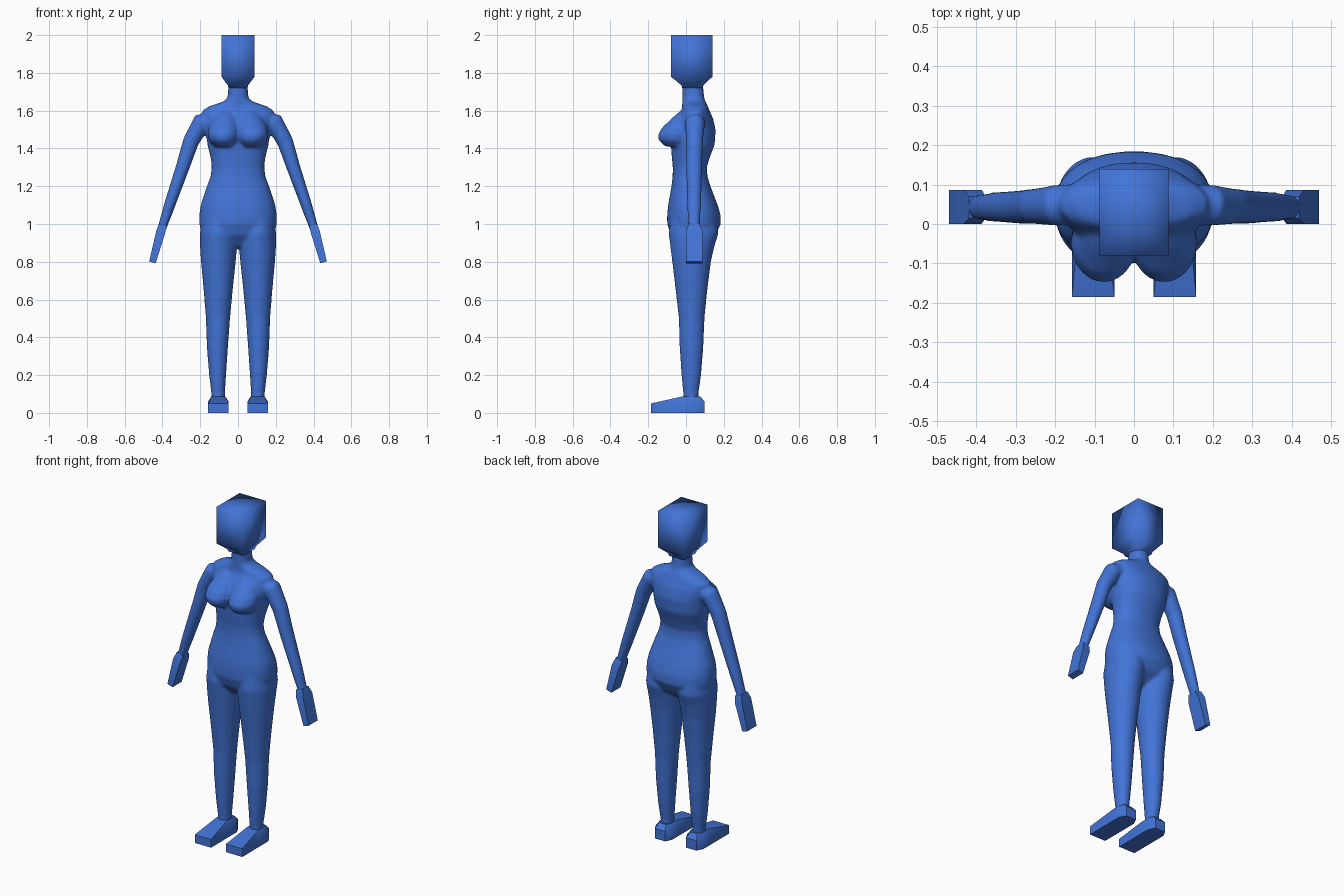
import bpy, bmesh, math

cube = bpy.data.objects.get("Cube")
if cube:
    bpy.data.objects.remove(cube)

blue = bpy.data.materials.new("blue")
blue.use_nodes = True
COLOUR = (0.055, 0.175, 0.68, 1)
blue.diffuse_color = COLOUR
blue.node_tree.nodes["Principled BSDF"].inputs["Base Color"].default_value = COLOUR


def bridge(bm, loops):
    """Skin a stack of point loops and cap both ends."""
    rows = [[bm.verts.new(p) for p in loop] for loop in loops]
    n = len(rows[0])
    for a, b in zip(rows, rows[1:]):
        for i in range(n):
            j = (i + 1) % n
            bm.faces.new((a[i], a[j], b[j], b[i]))
    return bm.faces.new(rows[0]), bm.faces.new(rows[-1])


def loft(bm, rings, side=1, n=32, power=2.0):
    """Rings are x, z, half width, front y, back y and optional tilt."""
    loops = []
    for x, z, w, y0, y1, *tilt in rings:
        t = tilt[0] if tilt else 0
        loop = []
        for i in range(n):
            a = math.tau * (i + 0.5) / n
            c, s = math.cos(a), math.sin(a)
            u = math.copysign(abs(c) ** (2 / power), c) * w
            v = math.copysign(abs(s) ** (2 / power), s) * (y1 - y0) / 2
            loop.append((side * (x + u * math.cos(t)), (y0 + y1) / 2 + v,
                         z + u * math.sin(t)))
        loops.append(loop)
    return bridge(bm, loops)


def finish(bm, name, angle):
    bmesh.ops.recalc_face_normals(bm, faces=bm.faces)
    mesh = bpy.data.meshes.new(name)
    bm.to_mesh(mesh)
    bm.free()
    mesh.materials.append(blue)
    ob = bpy.data.objects.new(name, mesh)
    bpy.context.collection.objects.link(ob)
    bpy.ops.object.select_all(action='DESELECT')
    ob.select_set(True)
    bpy.context.view_layer.objects.active = ob
    if angle:
        bpy.ops.object.shade_smooth_by_angle(angle=math.radians(angle))
    else:
        bpy.ops.object.shade_smooth()
    return ob


TORSO = [(0, .88, .12, -.03, .08), (0, .94, .19, -.08, .155),
         (0, 1.0, .205, -.1, .185), (0, 1.05, .205, -.1, .183),
         (0, 1.1, .198, -.095, .168), (0, 1.2, .165, -.077, .13),
         (0, 1.25, .146, -.071, .114), (0, 1.3, .139, -.07, .11),
         (0, 1.35, .145, -.075, .125), (0, 1.42, .162, -.08, .152),
         (0, 1.5, .172, -.08, .157), (0, 1.56, .185, -.05, .143),
         (0, 1.6, .19, -.025, .125), (0, 1.625, .15, -.02, .115),
         (0, 1.645, .085, -.02, .105), (0, 1.665, .056, -.02, .097),
         (0, 1.74, .05, -.02, .09)]
LEG = [(.105, 1.03, .085, -.08, .16), (.104, .95, .098, -.092, .172),
       (.103, .88, .098, -.083, .15), (.104, .8, .092, -.073, .132),
       (.105, .65, .077, -.055, .113), (.106, .5, .064, -.038, .098),
       (.109, .35, .056, -.034, .092), (.108, .2, .045, -.024, .08),
       (.105, .1, .036, -.015, .066), (.105, .04, .036, -.015, .066)]
ARM = [(.13, 1.55, .045, 0, .1, 1.2), (.195, 1.535, .052, -.005, .1, .9),
       (.25, 1.435, .043, 0, .09, .45), (.29, 1.31, .037, 0, .086, .33),
       (.362, 1.1, .03, .006, .08, .3), (.4, .985, .024, .012, .073, .3),
       (.41, .95, .02, .016, .07, .3)]
BREAST = [(.06, 1.6, .03, -.03, .05), (.068, 1.56, .06, -.075, .05),
          (.075, 1.51, .08, -.127, .05), (.077, 1.47, .084, -.15, .05),
          (.076, 1.44, .077, -.143, .05), (.074, 1.41, .05, -.11, .04)]

# Body: torso, legs, arms and breasts fused into one smooth skin
bm = bmesh.new()
loft(bm, TORSO, power=2.2)
for side in (1, -1):
    for rings in (LEG, ARM, BREAST):
        loft(bm, rings, side)
body = finish(bm, "body", 0)
remesh = body.modifiers.new("fuse", 'REMESH')
remesh.mode = 'VOXEL'
remesh.voxel_size = 0.008
remesh.use_smooth_shade = True
soften = body.modifiers.new("soften", 'SMOOTH')
soften.factor = 0.5
soften.iterations = 10

# Head: softly shaded block with a fanned top, narrowing to the neck
bm = bmesh.new()
HEAD = [(0, 1.72, .05, -.02, .09), (0, 1.735, .054, -.025, .092),
        (0, 1.78, .088, -.08, .14), (0, 2.0, .088, -.08, .14)]
base, top = loft(bm, HEAD, n=4, power=1000)
bmesh.ops.poke(bm, faces=[top])
finish(bm, "head", 0)

# Hands and feet
PLAN = [(-.054, -.185), (.054, -.185), (.054, .0), (.054, .06),
        (.034, .099), (-.034, .099), (-.054, .06), (-.054, 0)]
for side, label in ((1, "left"), (-1, "right")):
    bm = bmesh.new()
    loft(bm, [(.398, .995, .022, .015, .07, .3), (.41, .955, .024, 0, .087, .3),
              (.453, .797, .018, 0, .087, .3)], side, n=4, power=1000)
    finish(bm, label + "_hand", 30)

    bm = bmesh.new()
    x0 = side * .104
    sole = [(x0 + x, y, 0) for x, y in PLAN]
    rim = [(x0 + x, y, .05 if y < -.1 else .06) for x, y in PLAN]
    ankle = [(x0 + x * .68, max(y, -.02) * .75, .088) for x, y in PLAN]
    bridge(bm, [sole, rim, ankle])
    finish(bm, label + "_foot", 40)
